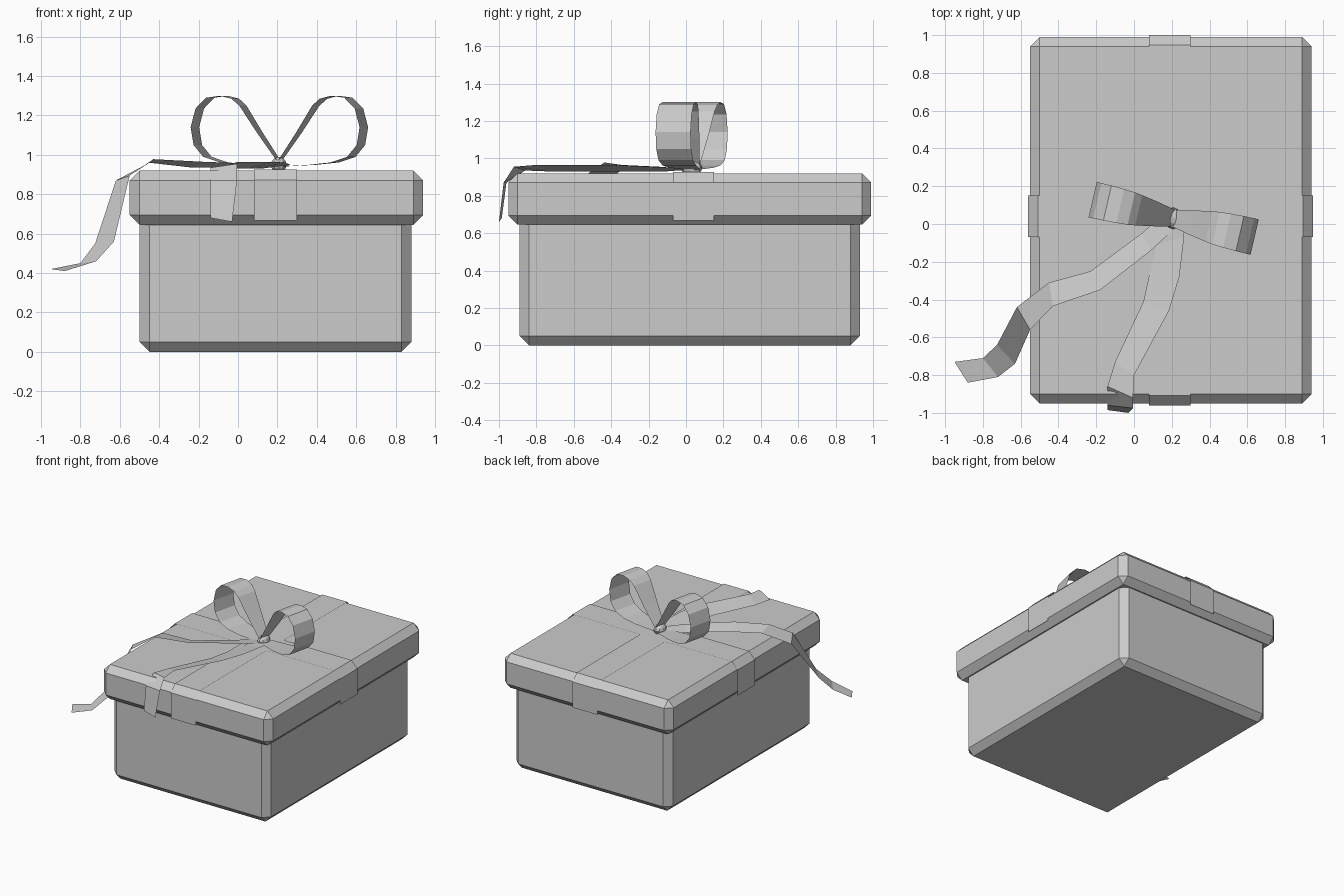
import bpy, bmesh, math
from mathutils import Vector, Matrix

cube = bpy.data.objects.get("Cube")
if cube:
    bpy.data.objects.remove(cube, do_unlink=True)

grey = bpy.data.materials.new("plain grey")
grey.use_nodes = True
grey.diffuse_color = (0.6, 0.6, 0.6, 1)
grey.node_tree.nodes["Principled BSDF"].inputs["Base Color"].default_value = (0.6, 0.6, 0.6, 1)


def finish(name, bm):
    mesh = bpy.data.meshes.new(name)
    bm.to_mesh(mesh)
    bm.free()
    mesh.materials.append(grey)
    obj = bpy.data.objects.new(name, mesh)
    bpy.context.collection.objects.link(obj)
    return obj


def chamfered_box(name, low, high, width):
    low, high = Vector(low), Vector(high)
    bm = bmesh.new()
    bmesh.ops.create_cube(bm, size=1)
    bmesh.ops.scale(bm, vec=high - low, verts=bm.verts)
    bmesh.ops.translate(bm, vec=(low + high) / 2, verts=bm.verts)
    obj = finish(name, bm)
    mod = obj.modifiers.new("chamfer", 'BEVEL')
    mod.width, mod.segments = width, 1
    return obj


def strip(name, pairs):
    """Ribbon sheet through successive pairs of edge points."""
    bm = bmesh.new()
    rows = [[bm.verts.new(p) for p in pair] for pair in pairs]
    for (a, b), (c, d) in zip(rows, rows[1:]):
        bm.faces.new((a, b, d, c))
    return finish(name, bm)


# Box and lid
chamfered_box("box_base", (-0.5, -0.89, 0), (0.88, 0.93, 0.85), 0.05)
chamfered_box("box_lid", (-0.55, -0.95, 0.645), (0.94, 0.99, 0.92), 0.05)


# Flat bands folded over the lid
def band_profile(start, end):
    half = [(0, 0.668), (0, 0.872), (0.052, 0.926)]
    return [(start + d, z) for d, z in half] + [(end - d, z) for d, z in reversed(half)]


strip("long_band", [((0.08, y, z), (0.30, y, z)) for y, z in band_profile(-0.96, 1.0)])
strip("cross_band", [((x, 0.15, z), (x, -0.07, z)) for x, z in band_profile(-0.56, 0.948)])

# Bow loops: distance from knot, height, half width
loop = [(0.0, 0.965, 0.045), (0.1, 1.11, 0.066), (0.19, 1.25, 0.082), (0.23, 1.285, 0.088),
        (0.29, 1.3, 0.092), (0.36, 1.29, 0.095), (0.415, 1.235, 0.096), (0.44, 1.14, 0.096),
        (0.425, 1.05, 0.096), (0.375, 0.99, 0.095), (0.29, 0.962, 0.092),
        (0.18, 0.95, 0.08), (0.0, 0.94, 0.045)]
for side, turn in (("left", 0), ("right", math.pi)):
    place = Matrix.Translation((0.21, 0.03, 0)) @ Matrix.Rotation(turn - math.radians(13), 4, 'Z')
    strip(side + "_bow_loop", [(place @ Vector((u, w, z)), place @ Vector((u, -w, z)))
                               for u, z, w in loop])

# Loose ribbon tails
strip("side_tail", [
    ((0.15, 0.05, 0.94), (0.21, -0.03, 0.945)),
    ((0.04, -0.05, 0.935), (0.09, -0.14, 0.955)),
    ((-0.23, -0.25, 0.935), (-0.18, -0.35, 0.965)),
    ((-0.45, -0.31, 0.96), (-0.43, -0.435, 0.978)),
    ((-0.62, -0.44, 0.87), (-0.55, -0.56, 0.895)),
    ((-0.725, -0.64, 0.55), (-0.63, -0.74, 0.56)),
    ((-0.80, -0.71, 0.45), (-0.72, -0.81, 0.46)),
    ((-0.95, -0.73, 0.42), (-0.88, -0.84, 0.41))])
strip("front_tail", [
    ((0.15, 0.02, 0.94), (0.26, 0.02, 0.945)),
    ((0.12, -0.11, 0.93), (0.265, -0.07, 0.95)),
    ((0.085, -0.25, 0.93), (0.24, -0.28, 0.96)),
    ((0.05, -0.41, 0.93), (0.185, -0.46, 0.965)),
    ((-0.1, -0.73, 0.93), (0.0, -0.8, 0.965)),
    ((-0.14, -0.86, 0.935), (-0.005, -0.92, 0.955)),
    ((-0.14, -0.96, 0.87), (-0.005, -0.975, 0.87)),
    ((-0.14, -0.985, 0.68), (-0.03, -1.0, 0.66))])

# Knot
bm = bmesh.new()
bmesh.ops.create_uvsphere(bm, u_segments=10, v_segments=6, radius=1)
bmesh.ops.scale(bm, vec=(0.042, 0.058, 0.04), verts=bm.verts)
bmesh.ops.translate(bm, vec=(0.207, 0.03, 0.95), verts=bm.verts)
finish("bow_knot", bm)
